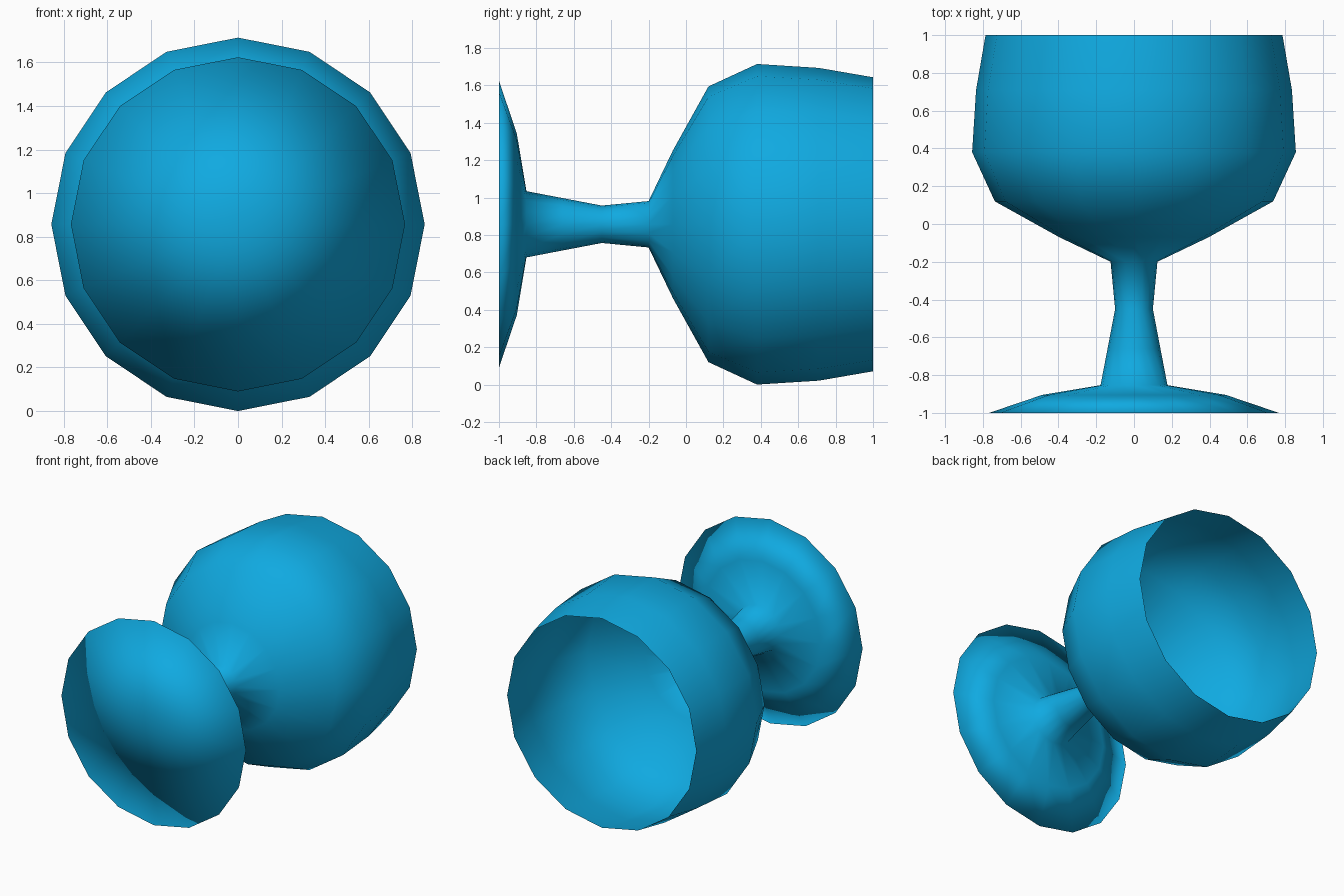
import bpy, bmesh, math

if "Cube" in bpy.data.objects:
    bpy.data.objects.remove(bpy.data.objects["Cube"])

SIDES = 16
AXIS_Z = 0.857

# (y, radius) from the foot rim to the open lip
PROFILE = [(-1.0, 0.767), (-0.905, 0.487), (-0.853, 0.177), (-0.66, 0.14),
           (-0.45, 0.1), (-0.2, 0.124), (-0.07, 0.395), (0.12, 0.737),
           (0.38, 0.857), (0.71, 0.836), (1.0, 0.786)]


def ring(bm, y, r):
    return [bm.verts.new((r * math.cos(2 * math.pi * i / SIDES), y,
                          AXIS_Z + r * math.sin(2 * math.pi * i / SIDES)))
            for i in range(SIDES)]


# goblet lying along y: one lathed wall, open at the lip, closed under the foot
bm = bmesh.new()
rings = [ring(bm, y, r) for y, r in PROFILE]
for a, b in zip(rings, rings[1:]):
    for i in range(SIDES):
        j = (i + 1) % SIDES
        bm.faces.new((a[i], b[i], b[j], a[j]))

# flat underside of the foot
centre = bm.verts.new((0, PROFILE[0][0], AXIS_Z))
for i in range(SIDES):
    bm.faces.new((centre, rings[0][i], rings[0][(i + 1) % SIDES]))

for f in bm.faces:
    f.smooth = True
mesh = bpy.data.meshes.new("goblet")
bm.to_mesh(mesh)
bm.free()

goblet = bpy.data.objects.new("goblet", mesh)
bpy.context.collection.objects.link(goblet)

mat = bpy.data.materials.new("blue")
mat.diffuse_color = (0.005, 0.4, 0.75, 1)
mat.use_nodes = True
mat.node_tree.nodes["Principled BSDF"].inputs["Base Color"].default_value = mat.diffuse_color
mesh.materials.append(mat)
